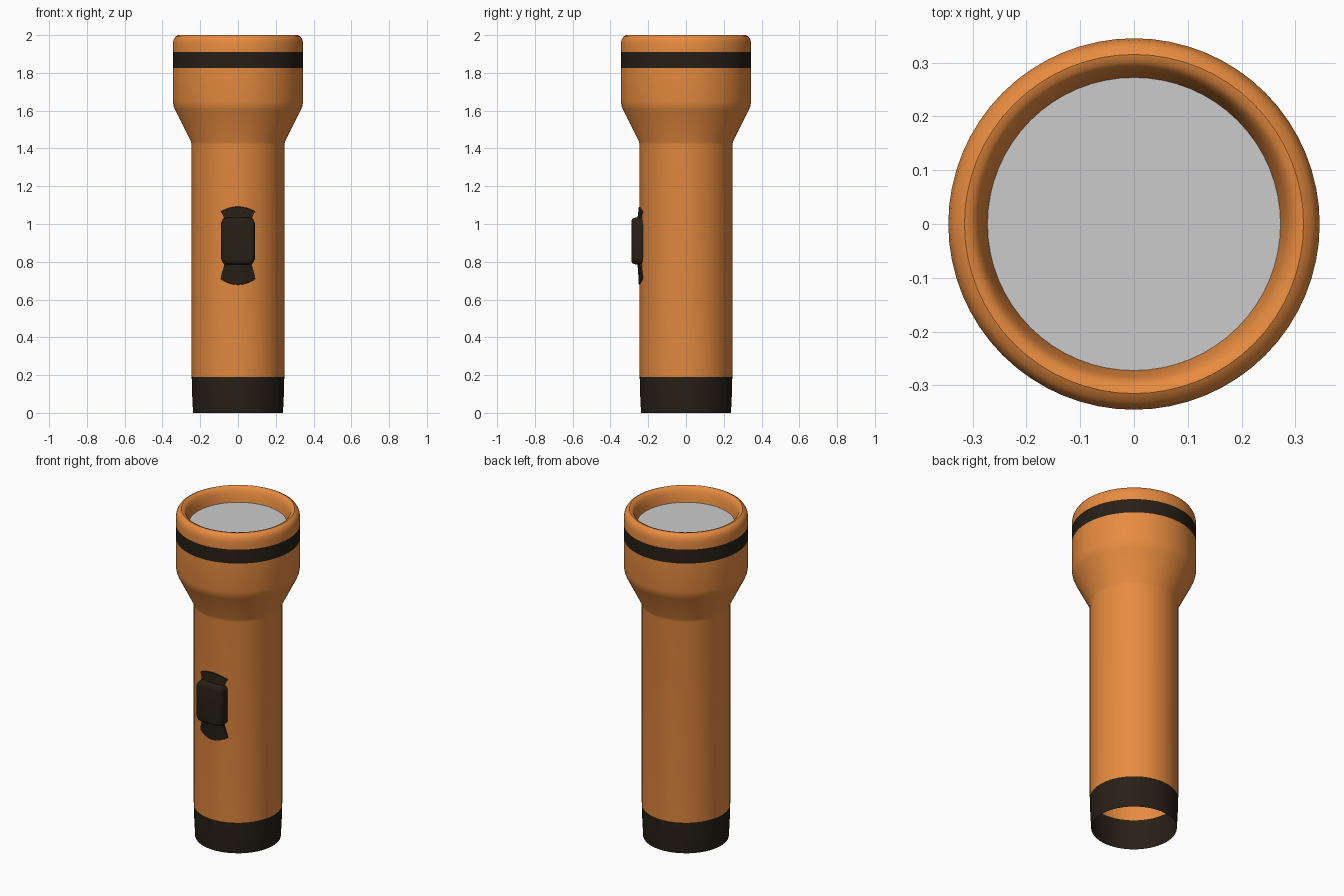
import bpy, bmesh, math

if "Cube" in bpy.data.objects:
    bpy.data.objects.remove(bpy.data.objects["Cube"])

SIDES = 64
BODY_R = 0.246


def material(name, rgb):
    m = bpy.data.materials.new(name)
    m.diffuse_color = (*rgb, 1)
    m.use_nodes = True
    m.node_tree.nodes["Principled BSDF"].inputs["Base Color"].default_value = m.diffuse_color
    return m


orange = material("orange_plastic", (0.80, 0.26, 0.05))
black = material("black_rubber", (0.02, 0.014, 0.008))


def finish(bm, name, mat=None, angle=35):
    me = bpy.data.meshes.new(name)
    bm.to_mesh(me)
    bm.free()
    ob = bpy.data.objects.new(name, me)
    bpy.context.collection.objects.link(ob)
    if mat:
        me.materials.append(mat)
    bpy.ops.object.select_all(action='DESELECT')
    ob.select_set(True)
    bpy.context.view_layer.objects.active = ob
    bpy.ops.object.shade_smooth_by_angle(angle=math.radians(angle))
    return ob


def bridge(bm, a, b, closed=True):
    n = len(a)
    for i in range(n if closed else n - 1):
        j = (i + 1) % n
        bm.faces.new((a[i], a[j], b[j], b[i]))


def lathe(name, profile, mat):
    """Revolve (radius, z) points around z, outside facing out when going up."""
    bm = bmesh.new()
    rings = [[bm.verts.new((r * math.cos(2 * math.pi * i / SIDES),
                            r * math.sin(2 * math.pi * i / SIDES), z))
              for i in range(SIDES)] for r, z in profile]
    for a, b in zip(rings, rings[1:]):
        bridge(bm, a, b)
    return finish(bm, name, mat)


# Open tail cap, slightly tapered
lathe("tail_cap", [(0.238, 0), (0.240, 0.04), (0.244, 0.12), (0.245, 0.19)], black)

# Barrel with flared head
lathe("barrel", [(0.245, 0.19), (BODY_R, 0.20), (BODY_R, 1.42), (0.249, 1.436),
                 (0.331, 1.60), (0.340, 1.622), (0.345, 1.65), (0.345, 1.825)], orange)

# Band around the head
lathe("head_band", [(0.345, 1.825), (0.345, 1.91)], black)

# Rounded bezel that rolls over into the lens recess
lathe("bezel", [(0.345, 1.91), (0.345, 1.955), (0.341, 1.975), (0.331, 1.992),
                (0.315, 2.0), (0.302, 1.997), (0.291, 1.985), (0.284, 1.965),
                (0.277, 1.94), (0.272, 1.912)], orange)

# Flat lens
bm = bmesh.new()
bmesh.ops.create_circle(bm, cap_ends=True, segments=SIDES, radius=0.273)
lens = finish(bm, "lens")
lens.location.z = 1.913

# Switch plate wrapped on the barrel, flared at both ends
bm = bmesh.new()
COLS = 12
# (z at the middle, z at the sides, half width, lift off the barrel)
rows = [(0.676, 0.705, 0.088, -0.004), (0.680, 0.710, 0.092, 0.004),
        (0.715, 0.730, 0.089, 0.006), (0.760, 0.765, 0.078, 0.008),
        (0.800, 0.800, 0.070, 0.014), (1.020, 1.020, 0.070, 0.014),
        (1.045, 1.042, 0.078, 0.009), (1.070, 1.058, 0.086, 0.006),
        (1.090, 1.065, 0.093, 0.004), (1.094, 1.068, 0.090, -0.004)]
grid = []
for zc, zs, w, lift in rows:
    line = []
    for i in range(-1, COLS + 2):
        u = max(-1, min(1, 2 * i / COLS - 1))
        x, h = u * w, (-0.01 if i in (-1, COLS + 1) else lift)
        line.append(bm.verts.new((x, -math.sqrt(BODY_R ** 2 - x * x) - h,
                                  zc + (zs - zc) * u * u)))
    grid.append(line)
for a, b in zip(grid, grid[1:]):
    bridge(bm, a, b, closed=False)
finish(bm, "switch_plate", black)


# Raised switch button: stacked rounded rectangles
def rounded_rect(bm, hw, hh, r, y, zc):
    pts = []
    for k, (sx, sz) in enumerate([(1, 1), (-1, 1), (-1, -1), (1, -1)]):
        for s in range(6):
            t = math.pi / 2 * (k + s / 5)
            pts.append(bm.verts.new((sx * (hw - r) + r * math.cos(t), y,
                                     zc + sz * (hh - r) + r * math.sin(t))))
    return pts


bm = bmesh.new()
loops = [rounded_rect(bm, 0.090 - d, 0.125 - d, 0.035 - d * 0.6, y, 0.91)
         for y, d in [(-0.215, 0), (-0.268, 0.001), (-0.280, 0.005),
                      (-0.287, 0.012), (-0.289, 0.022)]]
for a, b in zip(loops, loops[1:]):
    bridge(bm, a, b)
bm.faces.new(loops[-1])
bmesh.ops.recalc_face_normals(bm, faces=bm.faces)
finish(bm, "switch_button", black)
